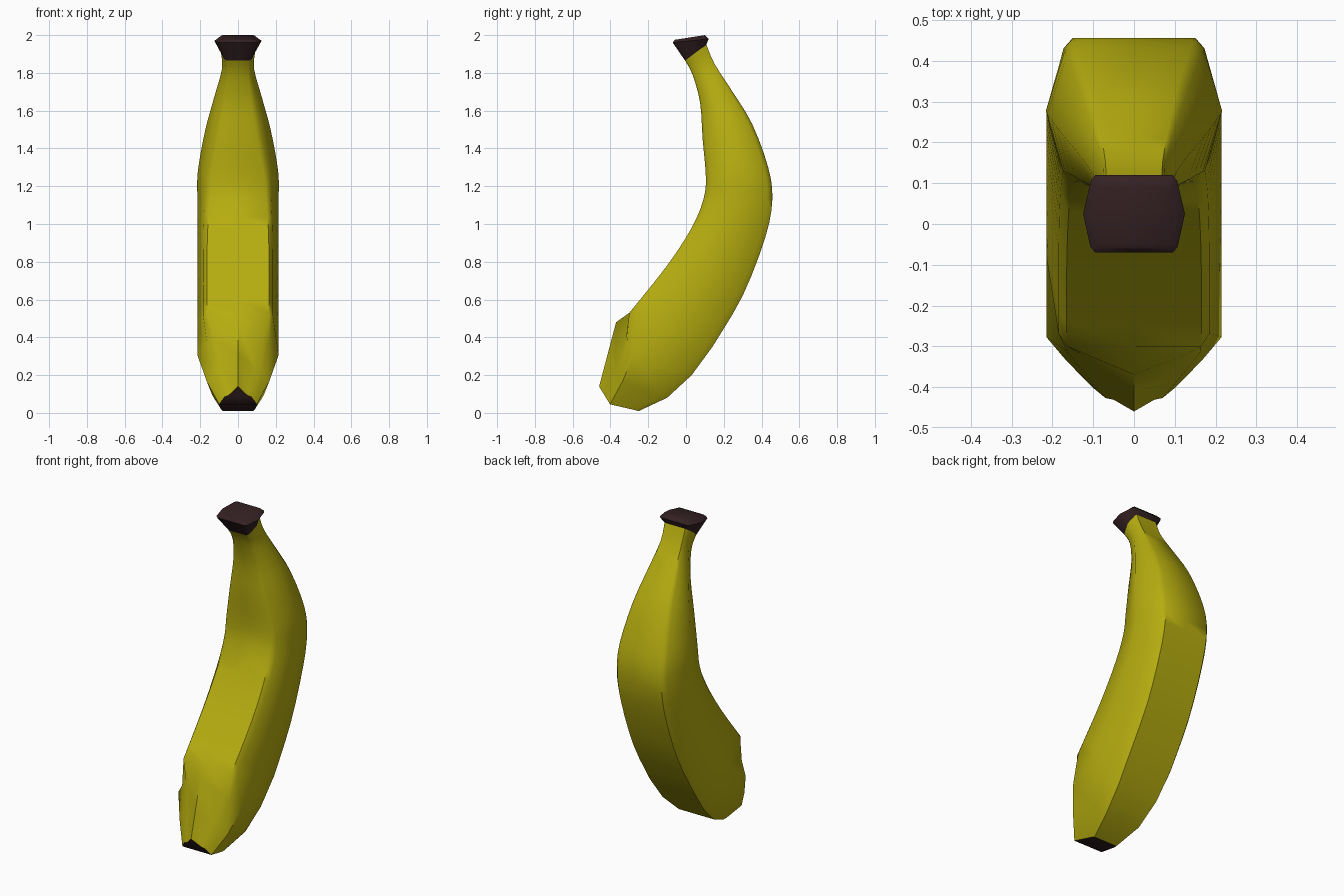
import bpy
import bmesh
import math
from mathutils import Vector

cube = bpy.data.objects.get("Cube")
if cube:
    bpy.data.objects.remove(cube, do_unlink=True)


def make_material(name, colour):
    mat = bpy.data.materials.new(name)
    mat.use_nodes = True
    mat.diffuse_color = colour
    bsdf = next(n for n in mat.node_tree.nodes if n.type == "BSDF_PRINCIPLED")
    bsdf.inputs["Base Color"].default_value = colour
    return mat


yellow = make_material("ripe yellow", (0.47, 0.42, 0.005, 1))
brown = make_material("dark brown", (0.035, 0.015, 0.017, 1))

# Stations from stem to tip: inner y, z, outer y, z, then the half widths of
# the inner face, side ridge and outer face
STEM = [
    (-.06, 1.975, .1, 2, .08, .1, .08),
    (-.07, 1.96, .12, 1.98, .095, .125, .095),
]
BODY = [
    (-.005, 1.865, .108, 1.95, .06, .09, .07),
    (.035, 1.79, .15, 1.85, .055, .085, .07),
    (.075, 1.64, .24, 1.71, .07, .125, .085),
    (.088, 1.45, .35, 1.53, .1, .175, .11),
    (.105, 1.25, .435, 1.3, .14, .213, .14),
    (.092, 1.13, .457, 1.13, .15, .215, .15),
    (.03, .98, .42, .93, .16, .215, .15),
    (-.1, .78, .3, .62, .165, .215, .15),
    (-.3, .53, .14, .35, .165, .215, .15),
]
# Tip stations add: inner corner depth, side depth, bulge towards the tip
TIP = [
    (-.37, .48, .03, .2, .13, .215, .14, .2, .36, .09),
    (-.415, .31, -.1, .08, .09, .165, .12, .2, .38, .07),
    (-.46, .14, -.25, .01, .05, .1, .08, .2, .4, .05),
]


def smooth_path(stations, steps):
    """Catmull-Rom interpolation through the stations."""
    pts = [Vector(s) for s in stations]
    out = []
    for i in range(len(pts) - 1):
        a, b, c = pts[max(i - 1, 0)], pts[i], pts[i + 1]
        d = pts[min(i + 2, len(pts) - 1)]
        for k in range(steps):
            t = k / steps
            out.append(b + (c - a) * (t / 2)
                       + (a * 2 - b * 5 + c * 4 - d) * (t * t / 2)
                       + (b * 3 - a - c * 3 + d) * (t ** 3 / 2))
    return out + [pts[-1]]


def section(station):
    """Six-sided cross-section with softened corners, as a closed loop."""
    fy, fz, by, bz, wf, ws, wb, *extra = station
    tf, ts, sag = extra or (0, .5, 0)
    inner, outer = Vector((0, fy, fz)), Vector((0, by, bz))
    along = (outer - inner).normalized()
    down = Vector((0, along.z, -along.y))
    half = [(0, 0), (wf, tf),
            (wf + .4 * (ws - wf), tf + .14 * (ts - tf)), (ws, ts),
            (wb + .35 * (ws - wb), 1 - .14 * (1 - ts)), (wb, 1), (0, 1)]
    loop = []
    for w, t in half:
        bulge = sag * (t / ts if t < ts else (1 - t) / (1 - ts))
        loop.append(inner.lerp(outer, t) + down * bulge + Vector((w, 0, 0)))
    mirrored = [Vector((-p.x, p.y, p.z)) for p in loop[-2:0:-1]]
    return loop + mirrored


def loft(name, stations, mats, cap_start, cap_end, cap_mat=0):
    bm = bmesh.new()
    rings = [[bm.verts.new(p) for p in section(s)] for s in stations]
    n = len(rings[0])
    for a, b in zip(rings, rings[1:]):
        for i in range(n):
            j = (i + 1) % n
            bm.faces.new((a[i], a[j], b[j], b[i]))
    # Caps are strips joining the left and right halves
    for ring, wanted in ((rings[0], cap_start), (rings[-1], cap_end)):
        if not wanted:
            continue
        for i in range(n // 2):
            quad = (ring[i], ring[i + 1], ring[(n - i - 1) % n], ring[(n - i) % n])
            face = bm.faces.new(list(dict.fromkeys(quad)))
            face.material_index = cap_mat
    bmesh.ops.recalc_face_normals(bm, faces=bm.faces)
    mesh = bpy.data.meshes.new(name)
    bm.to_mesh(mesh)
    bm.free()
    for m in mats:
        mesh.materials.append(m)
    obj = bpy.data.objects.new(name, mesh)
    bpy.context.collection.objects.link(obj)
    bpy.ops.object.select_all(action="DESELECT")
    obj.select_set(True)
    bpy.context.view_layer.objects.active = obj
    bpy.ops.object.shade_smooth_by_angle(angle=math.radians(48))
    return obj


# Flared stem end, then the curved fruit with its dark blossom end
loft("stem_end", STEM + BODY[:1], [brown], True, False)
loft("fruit_body", smooth_path(BODY, 3) + TIP, [yellow, brown], False, True, 1)
